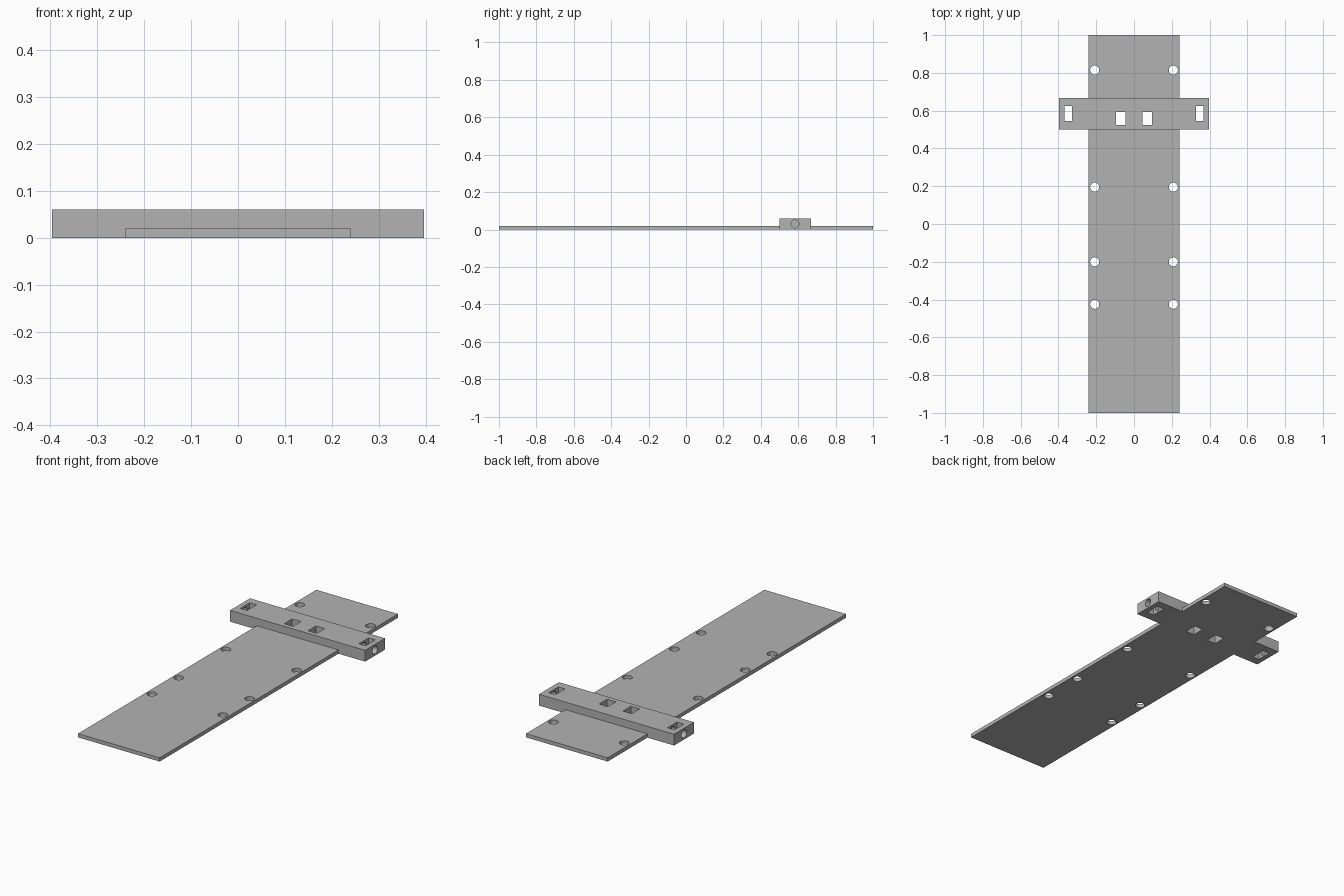
import bpy
import math

cube = bpy.data.objects.get("Cube")
if cube:
    bpy.data.objects.remove(cube, do_unlink=True)

grey = bpy.data.materials.new("light grey")
grey.use_nodes = True
grey.diffuse_color = (0.45, 0.45, 0.45, 1)
grey.node_tree.nodes["Principled BSDF"].inputs["Base Color"].default_value = (0.45, 0.45, 0.45, 1)


def box(name, x, y, z):
    """Box spanning the given (low, high) ranges."""
    spans = (x, y, z)
    bpy.ops.mesh.primitive_cube_add(size=1, location=[(a + b) / 2 for a, b in spans])
    ob = bpy.context.object
    ob.name = name
    ob.scale = [b - a for a, b in spans]
    bpy.ops.object.transform_apply(location=True, rotation=True, scale=True)
    ob.data.materials.append(grey)
    return ob


def rod(name, radius, length, location, rotation=(0, 0, 0)):
    bpy.ops.mesh.primitive_cylinder_add(vertices=32, radius=radius, depth=length,
                                        location=location, rotation=rotation)
    ob = bpy.context.object
    ob.name = name
    ob.data.materials.append(grey)
    return ob


def combine(target, tool, operation):
    """Apply a boolean and discard the tool."""
    bpy.context.view_layer.objects.active = target
    mod = target.modifiers.new(operation.lower(), 'BOOLEAN')
    mod.operation = operation
    mod.solver = 'EXACT'
    mod.object = tool
    bpy.ops.object.modifier_apply(modifier=mod.name)
    bpy.data.objects.remove(tool, do_unlink=True)


# Long thin plate with a thick crossbar, flush underneath
plate = box("mounting_plate", (-0.24, 0.24), (-1, 1), (0, 0.02))
crossbar = box("crossbar", (-0.397, 0.397), (0.5, 0.667), (0, 0.06))
combine(plate, crossbar, 'UNION')

for side in (-1, 1):
    # Round holes along the plate edges
    for y in (0.815, 0.195, -0.2, -0.425):
        combine(plate, rod("plate_hole", 0.024, 0.2, (side * 0.208, y, 0)), 'DIFFERENCE')

    # Rectangular slots through the crossbar: one outer, one inner
    for x, width, y in ((0.349, 0.04, (0.545, 0.625)), (0.07, 0.052, (0.525, 0.592))):
        span = (side * x - width / 2, side * x + width / 2)
        combine(plate, box("slot", span, y, (-0.1, 0.1)), 'DIFFERENCE')

    # Screw hole from the crossbar end, across the outer slot
    screw = rod("screw_hole", 0.021, 0.14, (side * 0.38, 0.583, 0.03), (0, math.pi / 2, 0))
    combine(plate, screw, 'DIFFERENCE')

# Smooth the hole walls, keep every edge sharp
bpy.ops.object.select_all(action='DESELECT')
plate.select_set(True)
bpy.context.view_layer.objects.active = plate
bpy.ops.object.shade_smooth_by_angle(angle=math.radians(30))
